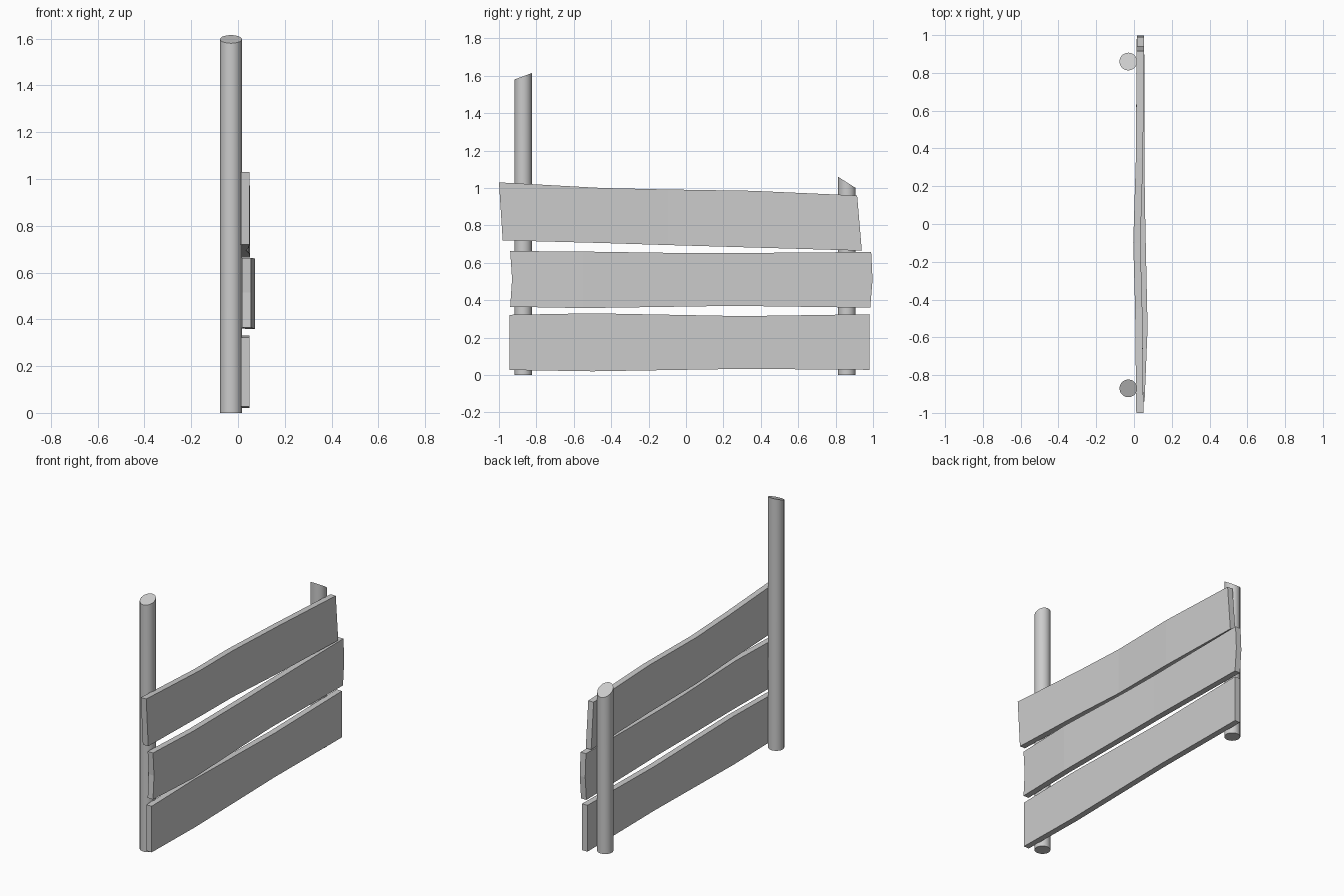
import bpy, bmesh, math

if "Cube" in bpy.data.objects:
    bpy.data.objects.remove(bpy.data.objects["Cube"])

def finish(name, bm):
    bmesh.ops.recalc_face_normals(bm, faces=bm.faces)
    mesh = bpy.data.meshes.new(name)
    bm.to_mesh(mesh)
    bm.free()
    ob = bpy.data.objects.new(name, mesh)
    bpy.context.collection.objects.link(ob)
    return ob

def post(name, y, z_front, z_back, r=0.047, x=-0.03, sides=20):
    """Round post with a slanted saw cut, from z_front (-y side) to z_back (+y side)."""
    bm = bmesh.new()
    low, high = [], []
    for i in range(sides):
        a = 2 * math.pi * i / sides
        px, dy = x + r * math.cos(a), r * math.sin(a)
        zt = z_front + (z_back - z_front) * (dy / r + 1) / 2
        low.append(bm.verts.new((px, y + dy, 0)))
        high.append(bm.verts.new((px, y + dy, zt)))
    bm.faces.new(low)
    bm.faces.new(high)
    for i in range(sides):
        j = (i + 1) % sides
        f = bm.faces.new((low[i], low[j], high[j], high[i]))
        f.smooth = True
    for e in bm.edges:
        if len({f.smooth for f in e.link_faces}) > 1:
            e.smooth = False
    return finish(name, bm)

def plank(name, stations, mid=(0, 0), thick=0.038):
    """Warped board. Station: y bottom, y top, z bottom, z top, back x.
    mid moves the middle of each end along y."""
    bm = bmesh.new()
    rings = []
    for k, (yb, yt, zb, zt, x) in enumerate(stations):
        m = mid[0] if k == 0 else mid[1] if k == len(stations) - 1 else 0
        ym, zm = (yb + yt) / 2 + m, (zb + zt) / 2
        col = [(yb, zb), (ym, zm), (yt, zt)]
        pts = [(x, *p) for p in col] + [(x + thick, *p) for p in reversed(col)]
        rings.append([bm.verts.new(p) for p in pts])
    for a, b in zip(rings, rings[1:]):
        for i in range(6):
            j = (i + 1) % 6
            bm.faces.new((a[i], a[j], b[j], b[i]))
    for r in (rings[0], rings[-1]):
        bm.faces.new((r[0], r[1], r[4], r[5]))
        bm.faces.new((r[1], r[2], r[3], r[4]))
    return finish(name, bm)

# Posts
post("tall_post", -0.87, 1.58, 1.615)
post("short_post", 0.86, 1.06, 1.00)

# Boards
plank("top_board", [
    (-0.98, -1.00, 0.72, 1.03, 0.012),
    (-0.45, -0.45, 0.706, 1.00, 0.006),
    (-0.10, -0.10, 0.695, 0.992, -0.004),
    (0.35, 0.35, 0.682, 0.985, 0.01),
    (0.94, 0.915, 0.665, 0.96, 0.014)])
plank("middle_board", [
    (-0.94, -0.94, 0.365, 0.663, 0.018),
    (-0.55, -0.55, 0.358, 0.66, 0.034),
    (0.0, 0.0, 0.366, 0.652, 0.022),
    (0.25, 0.25, 0.37, 0.652, 0.018),
    (0.985, 0.99, 0.36, 0.658, 0.016)], mid=(0.01, 0.01))
plank("bottom_board", [
    (-0.945, -0.945, 0.027, 0.322, 0.012),
    (-0.5, -0.5, 0.02, 0.33, 0.012),
    (0.3, 0.3, 0.033, 0.315, 0.012),
    (0.98, 0.98, 0.028, 0.325, 0.012)])
